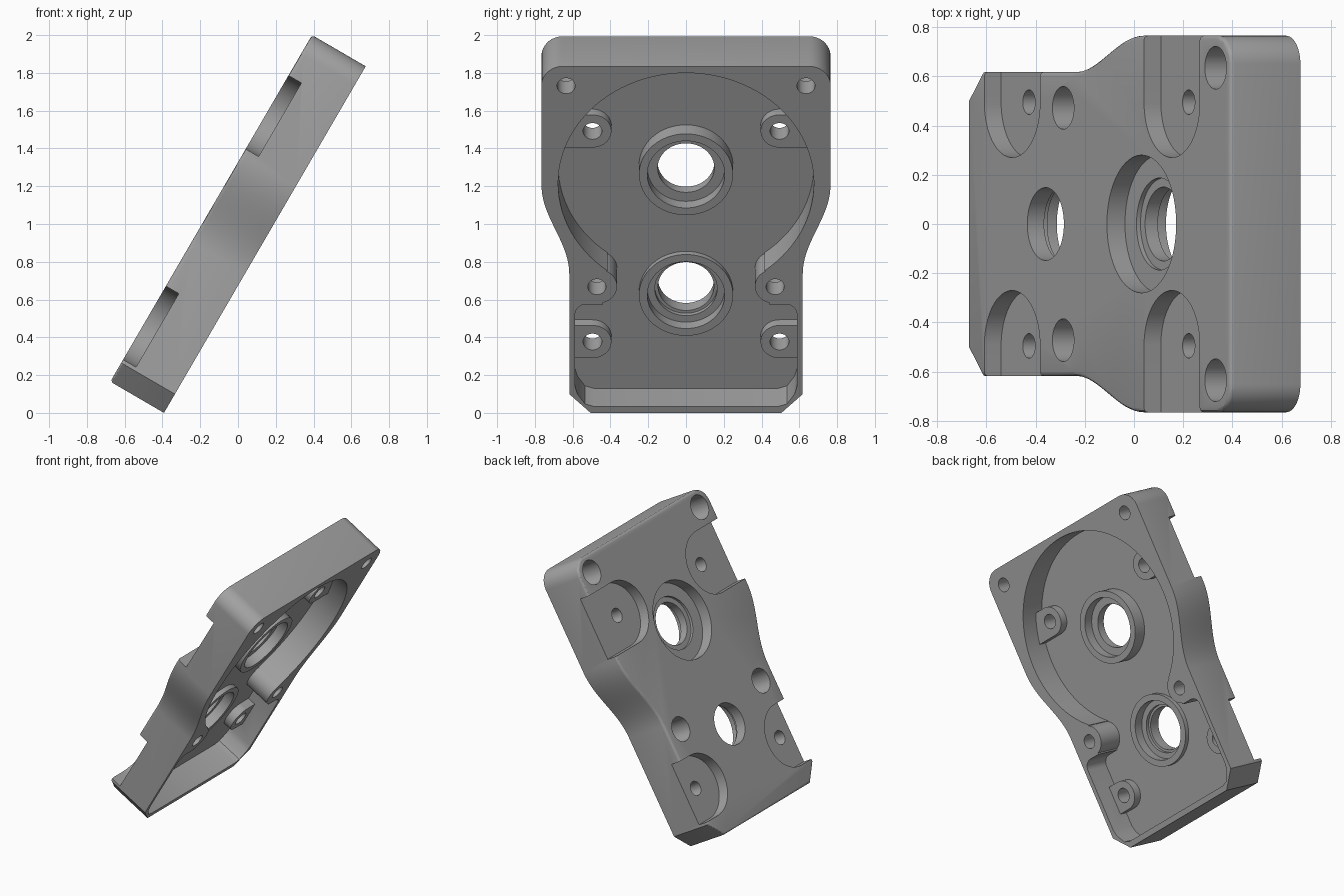
import bpy, bmesh
from math import sin, cos, pi, radians
from mathutils import Matrix

if "Cube" in bpy.data.objects:
    bpy.data.objects.remove(bpy.data.objects["Cube"], do_unlink=True)

# Plate is modelled flat (across, along, through), then tilted at the end
TILT = radians(59.8)
LENGTH, THICK = 2.123, 0.329
FLOOR = 0.19
HIGH, LOW = 1.405, 0.63       # bearing centres along the plate
FAR = 0.6

grey = bpy.data.materials.new("machined_grey")
grey.use_nodes = True
grey.diffuse_color = (0.36, 0.36, 0.36, 1)
grey.node_tree.nodes["Principled BSDF"].inputs["Base Color"].default_value = (0.36, 0.36, 0.36, 1)


def arc(cx, cy, r, a0, a1, n=32):
    steps = [radians(a0 + (a1 - a0) * i / n) for i in range(n + 1)]
    return [(cx + r * cos(a), cy + r * sin(a)) for a in steps]


def mirrored(half):
    return half + [(-x, y) for x, y in reversed(half)]


def prism(name, pts, lo, hi, edge=0):
    bm = bmesh.new()
    face = bm.faces.new([bm.verts.new((x, y, lo)) for x, y in pts])
    top = bmesh.ops.extrude_face_region(bm, geom=[face])["geom"]
    verts = [g for g in top if isinstance(g, bmesh.types.BMVert)]
    bmesh.ops.translate(bm, verts=verts, vec=(0, 0, hi - lo))
    bmesh.ops.recalc_face_normals(bm, faces=bm.faces)
    if edge:
        rim = [e for e in bm.edges if all(v.co.z > hi - 1e-5 for v in e.verts)]
        bmesh.ops.bevel(bm, geom=rim, offset=edge, segments=3, profile=0.5, affect='EDGES')
    mesh = bpy.data.meshes.new(name)
    bm.to_mesh(mesh)
    bm.free()
    mesh.materials.append(grey)
    ob = bpy.data.objects.new(name, mesh)
    bpy.context.collection.objects.link(ob)
    return ob


def disc(name, x, y, r, lo, hi, n=48):
    return prism(name, arc(x, y, r, 0, 360 - 360 / n, n - 1), lo, hi)


def combine(target, tools, operation='DIFFERENCE'):
    for tool in tools:
        mod = target.modifiers.new("cut", 'BOOLEAN')
        mod.object, mod.operation, mod.solver = tool, operation, 'EXACT'
        tool.hide_render = True
    graph = bpy.context.evaluated_depsgraph_get()
    mesh = bpy.data.meshes.new_from_object(target.evaluated_get(graph))
    target.modifiers.clear()
    target.data = mesh
    for tool in tools:
        bpy.data.objects.remove(tool, do_unlink=True)


def tongue(name, side, x, y, r, lo, hi):
    """Round-ended strip running outwards past the plate edge."""
    pts = [(0.95, y + r)] + arc(x, y, r, 90, 270) + [(0.95, y - r)]
    return prism(name, [(side * px, py) for px, py in pts], lo, hi)


# Plate outline: chamfered foot, narrow waist, S-curve, wide rounded head
half = [(0.505, 0), (0.618, 0.115)]
for i in range(25):
    t = i / 24
    half.append((0.618 + 0.147 * (1 - cos(pi * t)) / 2, 0.85 + 0.545 * t))
half += arc(0.65, LENGTH - 0.115, 0.115, 0, 90, 12)
plate = prism("gearbox_cover_plate", mirrored(half), 0, THICK, 0.018)

# Underside pocket: round chamber joined to a lower tray
pocket = disc("pocket", 0, HIGH, 0.677, -0.1, FLOOR, 96)
tray = [(0.49, 0.04), (0.535, 0.055), (0.575, 0.115), (0.587, 0.16)]
tray += arc(0.527, 0.605, 0.06, 0, 90, 8)
combine(pocket, [
    prism("tray", mirrored(tray), -0.1, FLOOR),
    prism("neck", mirrored([(0.44, 0.6), (0.44, 0.87)]), -0.1, FLOOR),
], 'UNION')

# Solid parts left standing in the pocket
solids = [disc("upper_boss", 0, HIGH, 0.249, 0.095, FAR, 64),
          disc("lower_boss", 0, LOW, 0.249, 0.157, FAR, 64)]
for side in (-1, 1):
    solids.append(tongue("screw_lobe", side, 0.47, 0.775, 0.105, -0.3, FAR))
    for y in (0.36, 1.65):
        solids.append(tongue("screw_lug", side, 0.495, y, 0.1, 0.13, FAR))
combine(pocket, solids)

# Stepped bearing bores
cuts = [pocket]
for y, steps in (
    (HIGH, [(0.205, -0.2, 0.165), (0.15, -0.2, FAR), (0.187, 0.225, FAR), (0.28, 0.244, FAR)]),
    (LOW, [(0.205, -0.2, 0.225), (0.165, -0.2, 0.25), (0.148, -0.2, FAR)]),
):
    cuts += [disc("bore", 0, y, r, lo, hi, 64) for r, lo, hi in steps]

# Side recesses on the outer face, lug holes and counterbored screw holes
for side in (-1, 1):
    for y in (0.36, 1.65):
        cuts.append(tongue("recess", side, 0.495, y, 0.225, 0.25, FAR))
        cuts.append(disc("lug_hole", side * 0.495, y, 0.05, -0.2, FAR, 32))
    for x, y in ((0.635, 2.003), (0.472, 0.772)):
        cuts.append(disc("screw_hole", side * x, y, 0.048, -0.2, FAR, 32))
        cuts.append(disc("counterbore", side * x, y, 0.087, 0.13, FAR, 32))
combine(plate, cuts)

# Tilt into place with the foot on the ground
c, s = cos(TILT), sin(TILT)
shift = (THICK * s - LENGTH * c) / 2
plate.data.transform(Matrix(((0, c, -s, shift), (-1, 0, 0, 0), (0, s, c, 0), (0, 0, 0, 1))))

bpy.ops.object.select_all(action='DESELECT')
plate.select_set(True)
bpy.context.view_layer.objects.active = plate
bpy.ops.object.shade_smooth_by_angle(angle=radians(30))
